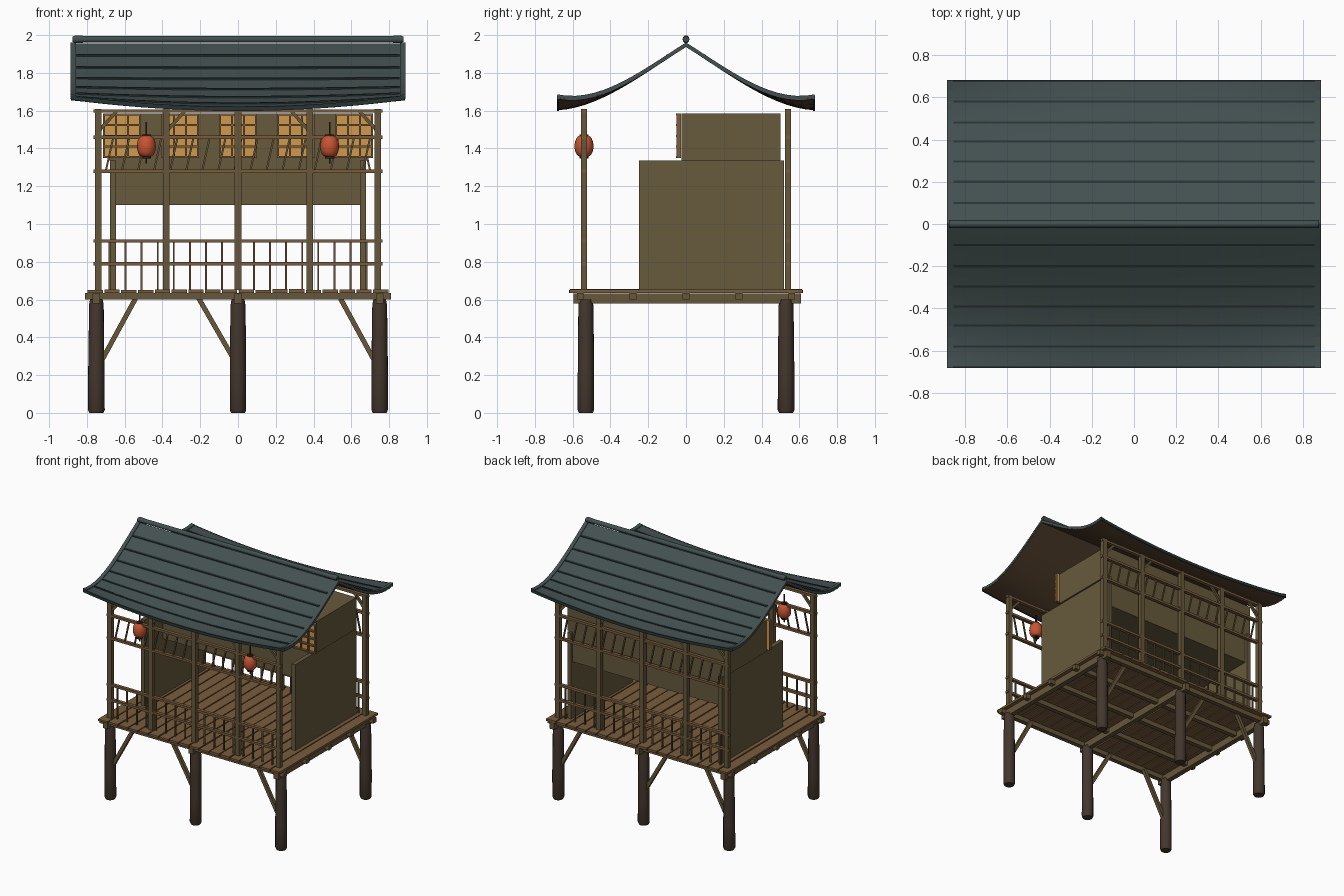
import bpy, bmesh, math, random
from mathutils import Vector, Matrix

random.seed(4)
cube = bpy.data.objects.get("Cube")
if cube:
    bpy.data.objects.remove(cube, do_unlink=True)


def material(name, r, g, b):
    m = bpy.data.materials.new(name)
    m.use_nodes = True
    m.diffuse_color = (r, g, b, 1)
    m.node_tree.nodes["Principled BSDF"].inputs["Base Color"].default_value = (r, g, b, 1)
    return m


SLATE = material("slate roof", .056, .08, .08)
DARK_SLATE = material("dark slate", .022, .034, .034)
UNDER = material("roof underside brown", .105, .062, .03)
WALL = material("olive wall", .135, .103, .046)
POST = material("post brown", .135, .096, .042)
RAIL = material("rail brown", .19, .108, .045)
STILT = material("dark log", .056, .038, .026)
GLOW = material("amber window", .62, .32, .07)
RED = material("lantern red", .58, .09, .03)
BLACK = material("charcoal", .02, .016, .012)


def finish(name, bm, *mats, smooth=False):
    bmesh.ops.recalc_face_normals(bm, faces=bm.faces)
    me = bpy.data.meshes.new(name)
    bm.to_mesh(me)
    bm.free()
    ob = bpy.data.objects.new(name, me)
    bpy.context.collection.objects.link(ob)
    for m in mats:
        me.materials.append(m)
    if smooth:
        bpy.ops.object.select_all(action='DESELECT')
        ob.select_set(True)
        bpy.context.view_layer.objects.active = ob
        bpy.ops.object.shade_smooth_by_angle(angle=math.radians(40))
    return ob


def box(bm, x0, x1, y0, y1, z0, z1):
    mat = Matrix.Translation(((x0 + x1) / 2, (y0 + y1) / 2, (z0 + z1) / 2))
    bmesh.ops.create_cube(bm, size=1, matrix=mat @ Matrix.Diagonal((x1 - x0, y1 - y0, z1 - z0, 1)))


def stick(bm, p, q, w):
    """Square bar of width w from p to q."""
    p, q = Vector(p), Vector(q)
    d = q - p
    mat = Matrix.Translation((p + q) / 2) @ d.to_track_quat('Z', 'Y').to_matrix().to_4x4()
    bmesh.ops.create_cube(bm, size=1, matrix=mat @ Matrix.Diagonal((w, w, d.length, 1)))


def sweep(bm, rings):
    """Closed tube through rings of equal length."""
    rows = [[bm.verts.new(v) for v in ring] for ring in rings]
    n = len(rows[0])
    for a, b in zip(rows, rows[1:]):
        for i in range(n):
            bm.faces.new((a[i], a[(i + 1) % n], b[(i + 1) % n], b[i]))
    bm.faces.new(rows[0])
    bm.faces.new(rows[-1])


def lathe(bm, x, y, profile, n, jitter=0):
    sweep(bm, [[(x + r * math.cos(math.tau * i / n), y + r * math.sin(math.tau * i / n), z)
                for i in range(n)]
               for r, z in [(r + random.uniform(-jitter, jitter), z) for r, z in profile]])


SIDES = (-1, 1)
ROW = .54
POST_X = (-.74, -.38, 0, .38, .74)

# Log stilts
bm = bmesh.new()
for x in (-.75, 0, .75):
    for s in SIDES:
        lathe(bm, x, s * .53, [(.036, 0), (.044, .015), (.043, .2), (.041, .4), (.039, .57), (.034, .6)],
              12, .001)
finish("stilts", bm, STILT, smooth=True)

# Diagonal braces under the deck
bm = bmesh.new()
for s in SIDES:
    for x0, x1 in ((-.72, -.54), (-.02, -.21), (.72, .54)):
        stick(bm, (x0, s * .53, .28), (x1, s * .53, .61), .026)
finish("stilt_braces", bm, POST)

# Deck framing
bm = bmesh.new()
for y in (-.56, -.28, 0, .28, .56):
    box(bm, -.81, .81, y - .018, y + .018, .6, .636)
for x in (-.75, 0, .75):
    box(bm, x - .02, x + .02, -.595, .61, .578, .632)
finish("deck_beams", bm, POST)

# Deck planks running front to back
bm = bmesh.new()
count = 18
pitch = 1.6 / count
for i in range(count):
    x = -.8 + i * pitch
    drop = random.uniform(0, .005)
    box(bm, x + .004, x + pitch - .004, -.615 - drop, .615 + drop, .636, .655 - drop)
finish("deck_planks", bm, RAIL)

# Posts, top brackets
bm = bmesh.new()
for s in SIDES:
    y = s * ROW
    for x in POST_X:
        box(bm, x - .018, x + .018, y - .017, y + .017, .65, 1.61)
    for x, d in ((-.74, 1), (-.38, 1), (.38, -1), (.74, -1)):
        stick(bm, (x + d * .01, y, 1.5), (x + d * .1, y, 1.6), .018)
finish("posts", bm, POST)

# Long rails
bm = bmesh.new()
for s in SIDES:
    for z in (.79, .91, 1.28, 1.46, 1.598):
        box(bm, -.765, .765, s * ROW - .013, s * ROW + .013, z - .009, z + .009)
finish("rails", bm, RAIL)

# Thin balusters below, leaning slats above
bm = bmesh.new()
for s in SIDES:
    for i in range(17):
        x = -.68 + i * .085
        box(bm, x - .005, x + .005, s * ROW - .005, s * ROW + .005, .65, .905)
        stick(bm, (x + s * .02, s * ROW, 1.28), (x - s * .02, s * ROW, 1.46), .01)
finish("balusters", bm, POST)

# Side walls and raised room
bm = bmesh.new()
for s in SIDES:
    box(bm, *sorted((s * .645, s * .678)), -.25, .52, .65, 1.335)
finish("side_walls", bm, WALL)
bm = bmesh.new()
box(bm, -.65, .65, -.02, .5, 1.1, 1.34)
box(bm, -.69, .69, -.025, .5, 1.336, 1.585)
finish("raised_room", bm, WALL)

# Windows with lattice
panes, bars = bmesh.new(), bmesh.new()
for i in range(-2, 3):
    x, w = i * .307, .095
    box(panes, x - w, x + w, -.034, -.026, 1.35, 1.585)
    for dx in (-w, -w / 3, w / 3, w):
        box(bars, x + dx - .005, x + dx + .005, -.05, -.03, 1.35, 1.585)
    for z in (1.355, 1.41, 1.465, 1.525, 1.58):
        box(bars, x - w - .005, x + w + .005, -.054, -.03, z - .005, z + .005)
finish("window_panes", panes, GLOW)
finish("window_lattice", bars, RAIL)

# Hanging lanterns
for s, side in ((-1, "right"), (1, "left")):
    x = s * .485
    bm = bmesh.new()
    profile = [(.05 * math.cos(a) ** .6, 1.412 + .058 * math.sin(a))
               for a in [math.radians(d) for d in range(-75, 76, 15)]]
    lathe(bm, x, -ROW, profile, 16)
    finish(side + "_lantern", bm, RED, smooth=True)
    bm = bmesh.new()
    for z in (1.352, 1.468):
        lathe(bm, x, -ROW, [(.024, z - .006), (.024, z + .006)], 12)
    box(bm, x - .004, x + .004, -ROW - .004, -ROW + .004, 1.32, 1.54)
    finish(side + "_lantern_caps", bm, BLACK)


# Curved roof: steep at the ridge, flared at the eaves, sagging mid-span
HX, HY = .885, .68


def roof_z(x, y):
    t = abs(y)
    sag = .06 * (1 - (x / HX) ** 2) * (t / HY) ** 3
    return 1.955 - .628 * t - .249 * t * t + .85 * t ** 3 - sag


def spread(a, b, n):
    return [a + (b - a) * i / n for i in range(n + 1)]


bm = bmesh.new()
xs, ys = spread(-HX, HX, 20), spread(-HY, HY, 28)
top = [[bm.verts.new((x, y, roof_z(x, y))) for y in ys] for x in xs]
low = [[bm.verts.new((x, y, roof_z(x, y) - .018)) for y in ys] for x in xs]
for i in range(len(xs) - 1):
    for j in range(len(ys) - 1):
        for g, m in ((top, 0), (low, 1)):
            f = bm.faces.new((g[i][j], g[i + 1][j], g[i + 1][j + 1], g[i][j + 1]))
            f.material_index = m
border = ([(0, j) for j in range(28)] + [(i, 28) for i in range(20)]
          + [(20, j) for j in range(28, 0, -1)] + [(i, 0) for i in range(20, 0, -1)])
for (a, b), (c, d) in zip(border, border[1:] + border[:1]):
    bm.faces.new((top[a][b], top[c][d], low[c][d], low[a][b]))
finish("roof", bm, SLATE, UNDER, smooth=True)

# Dark battens and eave edges across the roof
bm = bmesh.new()
for s in SIDES:
    for y in (.1, .2, .295, .39, .48, .58):
        sweep(bm, [[(x, s * y + dy, roof_z(x, s * y + dy) + dz)
                    for dy, dz in ((-.005, -.005), (.005, -.005), (.005, .007), (-.005, .007))]
                   for x in spread(-.855, .855, 20)])
    sweep(bm, [[(x, s * y, roof_z(x, s * y) + dz)
                for y, dz in ((.672, -.022), (.682, -.022), (.682, .001), (.672, .001))]
               for x in spread(-HX, HX, 20)])
finish("roof_battens", bm, DARK_SLATE)

# Gable trim
bm = bmesh.new()
for sx in SIDES:
    sweep(bm, [[(sx * x, y, roof_z(sx * x, y) + dz)
                for x, dz in ((.857, -.012), (.886, -.012), (.886, .006), (.857, .006))]
               for y in spread(-HY, HY, 28)])
finish("gable_trim", bm, SLATE)

# Ridge pole with slightly flared ends
bm = bmesh.new()
sweep(bm, [[(x, .018 * math.cos(math.tau * i / 10), 1.978 + r * math.sin(math.tau * i / 10))
            for i in range(10)]
           for x, r in ((-.875, .014), (-.86, .022), (-.8, .018), (.8, .018), (.86, .022), (.875, .014))])
finish("ridge_pole", bm, SLATE, smooth=True)
